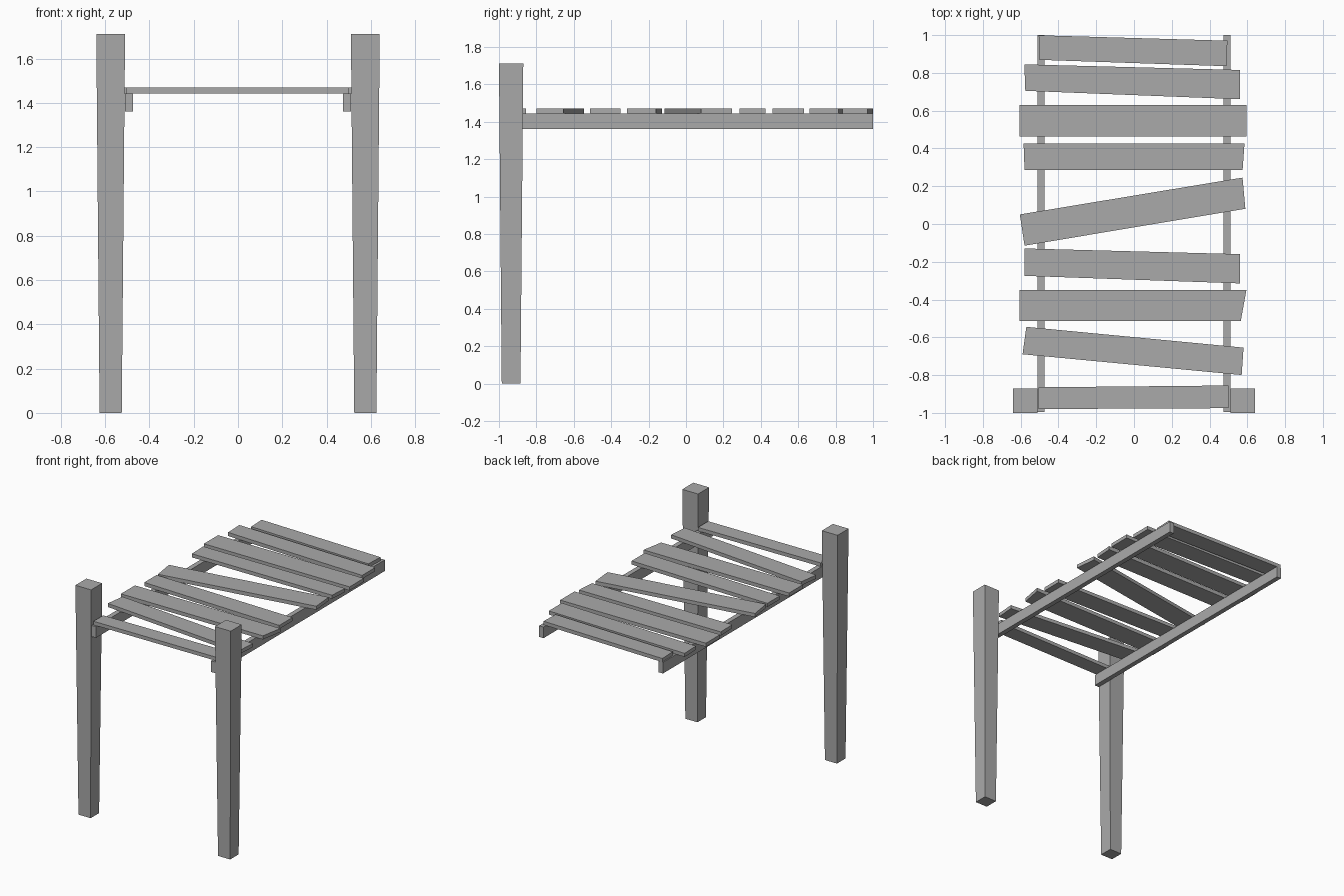
import bpy
import bmesh
from mathutils import Vector

cube = bpy.data.objects.get("Cube")
if cube:
    bpy.data.objects.remove(cube, do_unlink=True)

grey = bpy.data.materials.new("weathered grey")
grey.use_nodes = True
colour = (0.4, 0.4, 0.4, 1)
grey.diffuse_color = colour
grey.node_tree.nodes["Principled BSDF"].inputs["Base Color"].default_value = colour


def loft(name, bottom, top, z_low, z_high):
    """Solid between two matching outlines at two heights."""
    bm = bmesh.new()
    low = [bm.verts.new((x, y, z_low)) for x, y in bottom]
    high = [bm.verts.new((x, y, z_high)) for x, y in top]
    bm.faces.new(low[::-1])
    bm.faces.new(high)
    for i in range(len(low)):
        j = (i + 1) % len(low)
        bm.faces.new((low[i], low[j], high[j], high[i]))
    bmesh.ops.recalc_face_normals(bm, faces=bm.faces)
    mesh = bpy.data.meshes.new(name)
    bm.to_mesh(mesh)
    bm.free()
    mesh.materials.append(grey)
    obj = bpy.data.objects.new(name, mesh)
    bpy.context.collection.objects.link(obj)
    return obj


def rectangle(x, y, half_x, half_y):
    return [(x - half_x, y - half_y), (x + half_x, y - half_y),
            (x + half_x, y + half_y), (x - half_x, y + half_y)]


RAIL_BOTTOM, DECK_BOTTOM, DECK_TOP = 1.36, 1.443, 1.47

# Tapered posts and long rails on both sides
for side, sign in (("left", 1), ("right", -1)):
    post_x, post_y = sign * 0.575, -0.935
    loft(side + "_post", rectangle(post_x, post_y, 0.05, 0.05),
         rectangle(post_x, post_y, 0.065, 0.065), 0, 1.71)
    rail = rectangle(sign * 0.492, 0.003, 0.018, 0.997)
    loft(side + "_rail", rail, rail, RAIL_BOTTOM, DECK_BOTTOM)

# Crooked deck planks: end centres, end widths, and slant of each end
planks = [
    ((-0.505, -0.922), (0.5, -0.915), 0.115, 0.12, 0, 0),
    ((-0.58, -0.617), (0.575, -0.727), 0.145, 0.145, 0.02, 0.01),
    ((-0.605, -0.432), (0.58, -0.432), 0.165, 0.165, 0, 0.03),
    ((-0.58, -0.202), (0.56, -0.237), 0.145, 0.155, 0, 0),
    ((-0.592, -0.032), (0.582, 0.163), 0.165, 0.165, -0.025, -0.015),
    ((-0.582, 0.355), (0.58, 0.355), 0.14, 0.14, -0.005, 0.01),
    ((-0.605, 0.546), (0.596, 0.546), 0.168, 0.168, 0, 0),
    ((-0.578, 0.775), (0.56, 0.738), 0.14, 0.155, -0.005, 0),
    ((-0.502, 0.934), (0.492, 0.903), 0.13, 0.135, -0.005, 0.005),
]
for number, (start, end, width_a, width_b, slant_a, slant_b) in enumerate(planks, 1):
    a, b = Vector(start), Vector(end)
    half_a = Vector((slant_a, width_a)) / 2
    half_b = Vector((slant_b, width_b)) / 2
    outline = [a - half_a, b - half_b, b + half_b, a + half_a]
    loft(f"deck_plank_{number}", outline, outline, DECK_BOTTOM, DECK_TOP)
